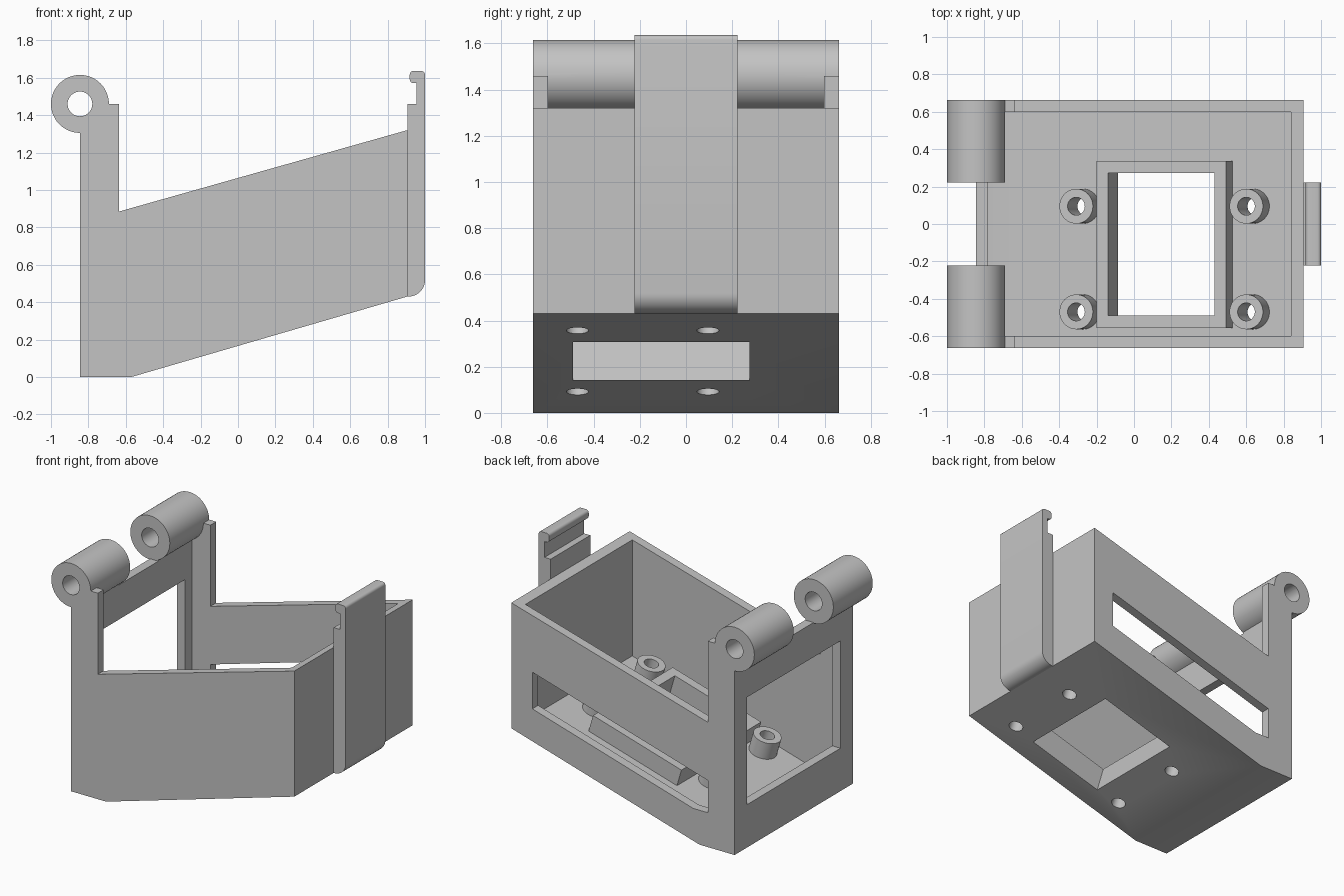
import bpy, bmesh, math
from mathutils import Matrix

if "Cube" in bpy.data.objects:
    bpy.data.objects.remove(bpy.data.objects["Cube"], do_unlink=True)

grey = bpy.data.materials.new("plain grey")
grey.use_nodes = True
COLOUR = (0.55, 0.55, 0.55, 1)
grey.diffuse_color = COLOUR
grey.node_tree.nodes["Principled BSDF"].inputs["Base Color"].default_value = COLOUR

HALF = 0.663          # half the case depth
WALL = 0.065
SLOPE = 0.2915        # rise of the tilted floor
BEND = -0.57          # where the floor starts to rise
HINGE = (-0.845, 1.46)
UPRIGHT = Matrix.Rotation(math.pi / 2, 4, 'X')
FLOOR = Matrix.Translation((BEND, 0, 0)) @ Matrix.Rotation(-math.atan(SLOPE), 4, 'Y')


def prism(name, pts, lo, hi, matrix):
    """Extrude a flat outline from lo to hi, then place it."""
    bm = bmesh.new()
    face = bm.faces.new([bm.verts.new((a, b, lo)) for a, b in pts])
    top = bmesh.ops.extrude_face_region(bm, geom=[face])["geom"]
    verts = [v for v in top if isinstance(v, bmesh.types.BMVert)]
    bmesh.ops.translate(bm, verts=verts, vec=(0, 0, hi - lo))
    bmesh.ops.recalc_face_normals(bm, faces=bm.faces)
    bm.transform(matrix)
    mesh = bpy.data.meshes.new(name)
    bm.to_mesh(mesh)
    bm.free()
    mesh.materials.append(grey)
    ob = bpy.data.objects.new(name, mesh)
    bpy.context.collection.objects.link(ob)
    return ob


def side(name, pts, y0, y1):
    """Outline in x and z, extruded along y."""
    return prism(name, pts, -y1, -y0, UPRIGHT)


def rect(a0, a1, b0, b1):
    return [(a0, b0), (a1, b0), (a1, b1), (a0, b1)]


def arc(cx, cy, r, start, end, n):
    angles = [math.radians(start + (end - start) * i / n) for i in range(n + 1)]
    return [(cx + r * math.cos(t), cy + r * math.sin(t)) for t in angles]


def circle(cx, cy, r):
    return arc(cx, cy, r, 0, 360, 48)[:-1]


def combine(target, tool, operation):
    mod = target.modifiers.new("combine", 'BOOLEAN')
    mod.operation = operation
    mod.solver = 'EXACT'
    mod.object = tool
    bpy.context.view_layer.objects.active = target
    bpy.ops.object.modifier_apply(modifier=mod.name)
    bpy.data.objects.remove(tool, do_unlink=True)


def cut(tool):
    combine(case, tool, 'DIFFERENCE')


def add(tool):
    combine(case, tool, 'UNION')


def underside(x):
    return SLOPE * (x - BEND)


# Case shell with tall hinge posts
case = side("case", [(-0.845, 0), (BEND, 0), (0.906, underside(0.906)), (0.906, 1.32),
                     (-0.635, 0.885), (-0.635, 1.46), (-0.845, 1.46)], -HALF, HALF)
inner = HALF - WALL
cut(side("cavity", [(-0.78, WALL), (-0.58, WALL), (0.84, underside(0.84) + 0.068),
                    (0.84, 2), (-0.78, 2)], -inner, inner))

# Openings in the hinge wall and the back wall
cut(side("hinge_wall_window", rect(-1.1, -0.72, 0.304, 1.065), -0.523, 0.523))
cut(side("back_window", [(-0.635, 0.244), (-0.52, 0.244), (0.741, 0.612),
                         (0.741, 0.872), (-0.635, 0.473)], 0.55, 0.8))
cut(side("hinge_gap", rect(-1.1, -0.7, 1.31, 1.7), -0.222, 0.222))

# Hinge barrels
for y0, y1 in ((-HALF, -0.222), (0.222, HALF)):
    add(side("hinge_barrel", circle(*HINGE, 0.155), y0, y1))
cut(side("hinge_bore", circle(*HINGE, 0.066), -1, 1))

# Raised rim round the floor opening
add(prism("floor_rim", rect(0.44, 1.162, -0.555, 0.338), 0.03, 0.19, FLOOR))
cut(prism("floor_opening", rect(0.505, 1.097, -0.49, 0.274), -0.1, 0.3, FLOOR))

# Screw bosses
for u in (0.327, 1.274):
    for y in (-0.47, 0.095):
        add(prism("boss", circle(u, y, 0.093), 0.03, 0.19, FLOOR))
        cut(prism("boss_hole", circle(u, y, 0.048), -0.1, 0.3, FLOOR))

# Snap clip with a rounded foot and hooked head
clip = side("snap_clip", [(0.906, 0.43)] + arc(0.912, 0.518, 0.088, -90, 0, 12)
            + arc(0.98, 1.616, 0.02, 0, 90, 5) + arc(0.938, 1.616, 0.02, 90, 180, 5)
            + arc(0.938, 1.592, 0.02, 180, 270, 5)
            + [(0.954, 1.572), (0.954, 1.46), (0.906, 1.46)], -0.222, 0.222)

# Smooth curves, sharp corners
bpy.ops.object.select_all(action='DESELECT')
for ob in (case, clip):
    ob.select_set(True)
bpy.context.view_layer.objects.active = case
bpy.ops.object.shade_smooth_by_angle(angle=math.radians(25))
